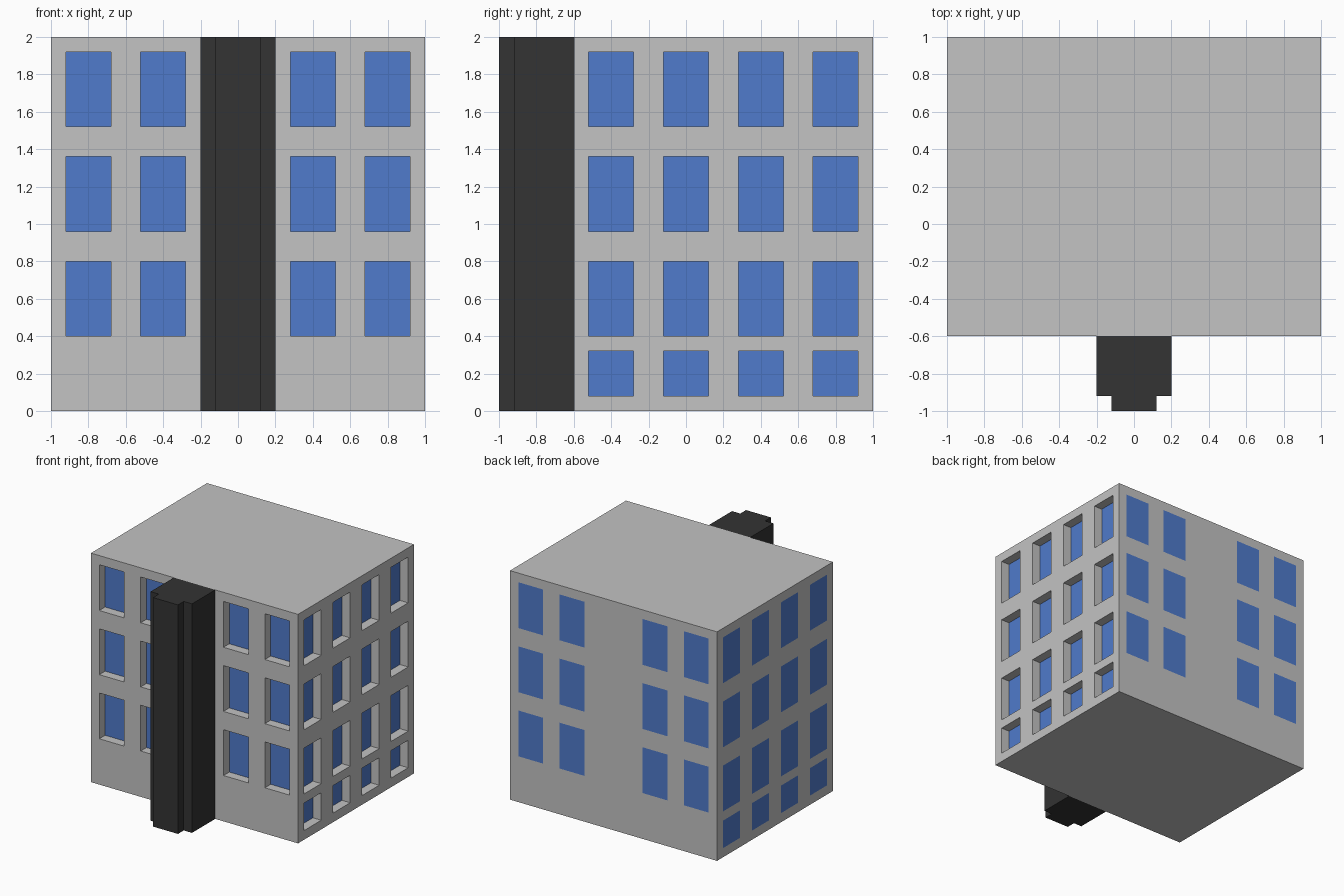
import bpy, bmesh
from mathutils import Vector

if "Cube" in bpy.data.objects:
    bpy.data.objects.remove(bpy.data.objects["Cube"])


def material(name, rgb):
    m = bpy.data.materials.new(name)
    m.diffuse_color = (*rgb, 1)
    m.use_nodes = True
    m.node_tree.nodes["Principled BSDF"].inputs["Base Color"].default_value = m.diffuse_color
    return m


WALL = material("light grey wall", (0.546, 0.546, 0.546))
GLASS = material("blue glass", (0.08, 0.198, 0.604))
DARK = material("dark tower", (0.033, 0.033, 0.033))


def make_object(name, bm, mats):
    bmesh.ops.remove_doubles(bm, verts=bm.verts, dist=1e-5)
    me = bpy.data.meshes.new(name)
    bm.to_mesh(me)
    bm.free()
    for m in mats:
        me.materials.append(m)
    ob = bpy.data.objects.new(name, me)
    bpy.context.collection.objects.link(ob)
    return ob


def quad(bm, pts, mat=0):
    bm.faces.new([bm.verts.new(p) for p in pts]).material_index = mat


def wall(name, origin, across, width, cols, rows, depth):
    """Wall as a grid of cells; window cells are glass, sunk by depth."""
    origin, across, up = Vector(origin), Vector(across), Vector((0, 0, 1))
    inward = up.cross(across)
    us = sorted({0, width, *[c for col in cols for c in col]})
    vs = sorted({0, 2, *[r for row in rows for r in row]})
    bm = bmesh.new()
    for u0, u1 in zip(us, us[1:]):
        for v0, v1 in zip(vs, vs[1:]):
            ring = [origin + across * u + up * v
                    for u, v in ((u0, v0), (u1, v0), (u1, v1), (u0, v1))]
            if (u0, u1) not in cols or (v0, v1) not in rows:
                quad(bm, ring)
                continue
            back = [p + inward * depth for p in ring]
            quad(bm, back, 1)
            if depth:
                for i in range(4):  # reveals around the window
                    j = (i + 1) % 4
                    quad(bm, (ring[i], ring[j], back[j], back[i]))
    return make_object(name, bm, [WALL, GLASS])


# Window layout
upper = [(0.40, 0.80), (0.96, 1.36), (1.52, 1.92)]
full = [(0.08, 0.32)] + upper
wide_cols = [(0.08, 0.32), (0.48, 0.72), (1.28, 1.52), (1.68, 1.92)]
side_cols = [(0.08, 0.32), (0.48, 0.72), (0.88, 1.12), (1.28, 1.52)]

# Four walls: sunken windows on front and right, flush on back and left
wall("front_wall", (-1, -0.6, 0), (1, 0, 0), 2, wide_cols, upper, 0.08)
wall("right_wall", (1, -0.6, 0), (0, 1, 0), 1.6, side_cols, full, 0.08)
wall("back_wall", (1, 1, 0), (-1, 0, 0), 2, wide_cols, upper, 0)
wall("left_wall", (-1, 1, 0), (0, -1, 0), 1.6, side_cols, full, 0)

# Roof and underside
for name, z, step in (("roof", 2, 1), ("underside", 0, -1)):
    bm = bmesh.new()
    quad(bm, [(x, y, z) for x, y in
              ((-1, -0.6), (1, -0.6), (1, 1), (-1, 1))[::step]])
    make_object(name, bm, [WALL])

# Stepped entrance tower, extruded from its plan
half = [(0.12, -1), (0.12, -0.92), (0.2, -0.92), (0.2, -0.6)]
plan = half + [(-x, y) for x, y in reversed(half)]
bm = bmesh.new()
base = bm.faces.new([bm.verts.new((x, y, 0)) for x, y in plan])
new = bmesh.ops.extrude_face_region(bm, geom=[base], use_keep_orig=True)["geom"]
bmesh.ops.translate(bm, vec=(0, 0, 2),
                    verts=[v for v in new if isinstance(v, bmesh.types.BMVert)])
bmesh.ops.recalc_face_normals(bm, faces=bm.faces)
make_object("stair_tower", bm, [DARK])
